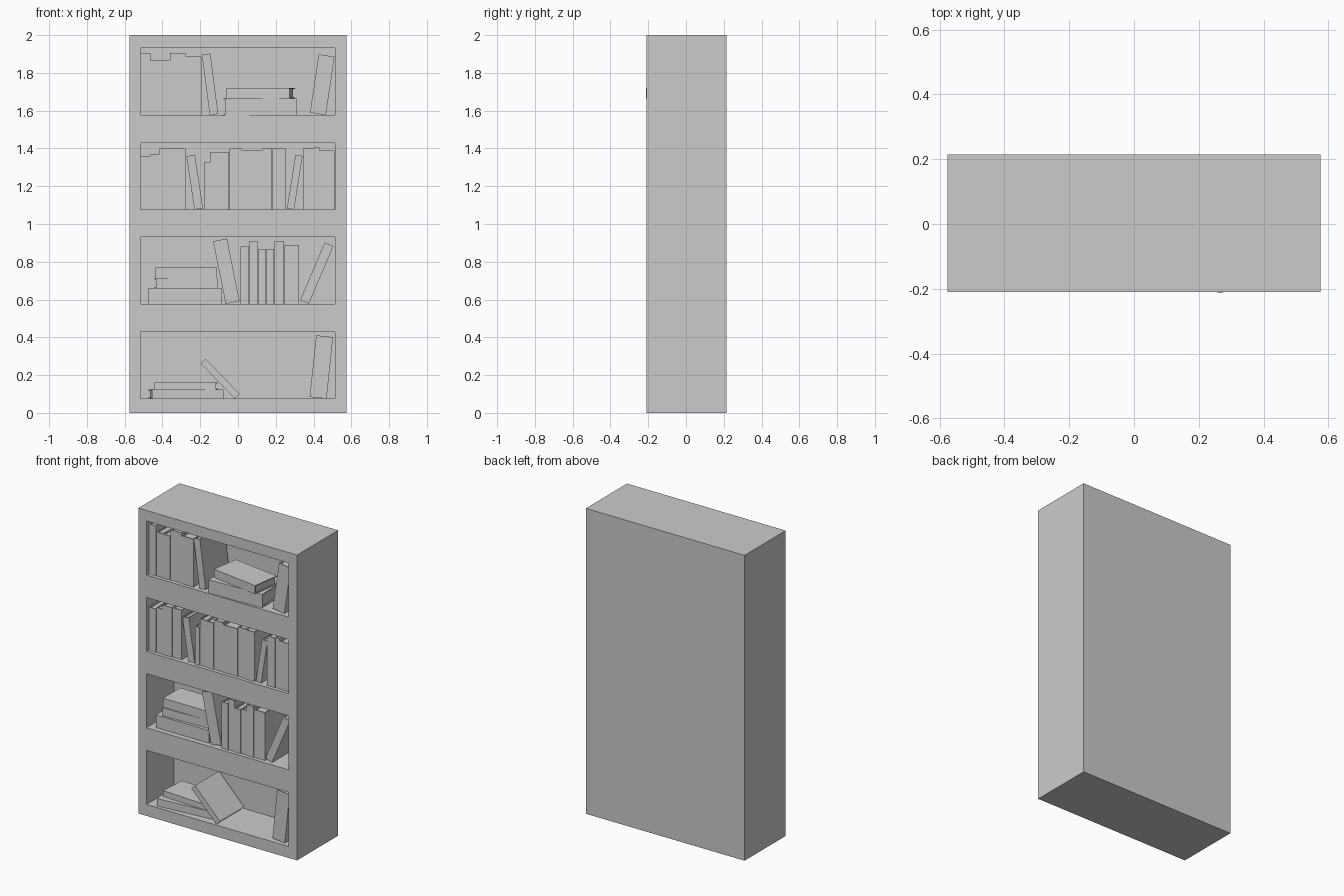
import bpy, bmesh
from math import radians, sin, cos
from mathutils import Matrix, Vector

if "Cube" in bpy.data.objects:
    bpy.data.objects.remove(bpy.data.objects["Cube"])

FRONT, BACK, INNER = -0.21, 0.215, 0.075
SHELF_Z = [0.075, 0.577, 1.076, 1.577]
OPEN_H = 0.354


def finish(bm, name):
    bmesh.ops.recalc_face_normals(bm, faces=bm.faces)
    me = bpy.data.meshes.new(name)
    bm.to_mesh(me)
    bm.free()
    ob = bpy.data.objects.new(name, me)
    bpy.context.collection.objects.link(ob)
    return ob


# Case: front grid with recessed compartments, extruded to a solid back
def make_case():
    xs = [-0.575, -0.516, 0.513, 0.575]
    zs = [0.0]
    for z in SHELF_Z:
        zs += [z, z + OPEN_H]
    zs.append(2.0)
    bm = bmesh.new()
    v = [[bm.verts.new((x, FRONT, z)) for x in xs] for z in zs]
    cells = []
    for j in range(len(zs) - 1):
        for i in range(3):
            f = bm.faces.new((v[j][i], v[j][i+1], v[j+1][i+1], v[j+1][i]))
            if i == 1 and j % 2 == 1:
                cells.append(f)
    rim = [e for e in bm.edges if e.is_boundary]
    r = bmesh.ops.extrude_edge_only(bm, edges=rim)["geom"]
    bmesh.ops.translate(bm, vec=(0, BACK - FRONT, 0),
                        verts=[g for g in r if isinstance(g, bmesh.types.BMVert)])
    bmesh.ops.contextual_create(bm, geom=[g for g in r if isinstance(g, bmesh.types.BMEdge)
                                          and all(abs(q.co.y - BACK) < 1e-4 for q in g.verts)])
    for f in bmesh.ops.extrude_discrete_faces(bm, faces=cells)["faces"]:
        bmesh.ops.translate(bm, vec=(0, INNER - FRONT, 0), verts=list(f.verts))
    finish(bm, "bookcase")


# Book: U-shaped cover (spine towards -y) around a recessed page block
def make_book(name, t, h, d, matrix):
    c, g = min(0.006, t * 0.15), 0.008
    bm = bmesh.new()
    u = [(-t/2, -d/2), (t/2, -d/2), (t/2, d/2), (t/2 - c, d/2),
         (t/2 - c, -d/2 + c), (-t/2 + c, -d/2 + c), (-t/2 + c, d/2), (-t/2, d/2)]
    f = bm.faces.new([bm.verts.new((x, y, 0)) for x, y in u])
    r = bmesh.ops.extrude_face_region(bm, geom=[f])["geom"]
    bmesh.ops.translate(bm, vec=(0, 0, h),
                        verts=[q for q in r if isinstance(q, bmesh.types.BMVert)])
    m = Matrix.Translation((0, (c - g) / 2, h / 2)) @ Matrix.Diagonal((t - 2*c, d - c - g, h - 2*g, 1))
    bmesh.ops.create_cube(bm, size=1, matrix=m)
    finish(bm, name).matrix_world = matrix


def upright(shelf, x0, x1, top, lean=0.0, front=-0.185, d=0.245, h=None):
    z, a, t = SHELF_Z[shelf], radians(lean), x1 - x0
    m = (Matrix.Translation(((x0 + x1) / 2, front + d / 2, z + t / 2 * abs(sin(a))))
         @ Matrix.Rotation(a, 4, 'Y'))
    make_book("leaning_book" if lean else "upright_book", t, h or top - z, d, m)


def leaning(shelf, x_bottom, t, h, lean, front=-0.185, d=0.25):
    upright(shelf, x_bottom - t / 2, x_bottom + t / 2, 0, lean, front, d, h)


def flat(z0, z1, x, y, length, d, turn):
    m = (Matrix.Translation((x, y, (z0 + z1) / 2)) @ Matrix.Rotation(radians(turn), 4, 'Z')
         @ Matrix.Rotation(radians(90), 4, 'Y') @ Matrix.Translation((0, 0, -length / 2)))
    make_book("flat_book", z1 - z0, length, d, m)


make_case()

# Rows of upright books: shelf, start x, then (end x, top z)
rows = [
    (3, -0.515, [(-0.463, 1.905), (-0.413, 1.865), (-0.36, 1.865), (-0.278, 1.905), (-0.19, 1.89)]),
    (2, -0.515, [(-0.463, 1.36), (-0.415, 1.37), (-0.347, 1.4), (-0.278, 1.4)]),
    (2, -0.18, [(-0.148, 1.325), (-0.098, 1.38), (-0.046, 1.38), (0.022, 1.4),
                (0.128, 1.388), (0.182, 1.4), (0.252, 1.4)]),
    (2, 0.343, [(0.4, 1.4), (0.432, 1.405), (0.512, 1.39)]),
    (1, 0.012, [(0.06, 0.88), (0.105, 0.91), (0.15, 0.865), (0.192, 0.868),
                (0.245, 0.91), (0.325, 0.89)]),
]
for s, x, books in rows:
    for k, (x1, top) in enumerate(books):
        upright(s, x, x1 - 0.001, top, front=-0.188 + 0.004 * (k % 2))
        x = x1

# Leaning books
leaning(3, -0.127, 0.045, 0.322, -7.5)
leaning(3, 0.423, 0.085, 0.312, 8.5)
leaning(2, -0.208, 0.046, 0.286, -8.5)
leaning(2, 0.278, 0.038, 0.288, 9)
leaning(1, -0.028, 0.075, 0.338, -11.5)
leaning(1, 0.352, 0.05, 0.332, 23)
leaning(0, -0.004, 0.036, 0.26, -44, front=-0.2)
leaning(0, 0.424, 0.09, 0.328, 6)

# Stacks of flat books
flat(1.577, 1.665, 0.117, -0.075, 0.38, 0.25, 2)
flat(1.665, 1.72, 0.12, -0.095, 0.337, 0.188, -8.5)
flat(0.577, 0.66, -0.28, -0.06, 0.385, 0.23, 0)
flat(0.66, 0.712, -0.275, -0.06, 0.325, 0.195, 2)
flat(0.712, 0.77, -0.275, -0.063, 0.325, 0.18, 0)
flat(0.075, 0.123, -0.275, -0.065, 0.38, 0.22, 5)
flat(0.123, 0.16, -0.275, -0.063, 0.325, 0.18, -3)
